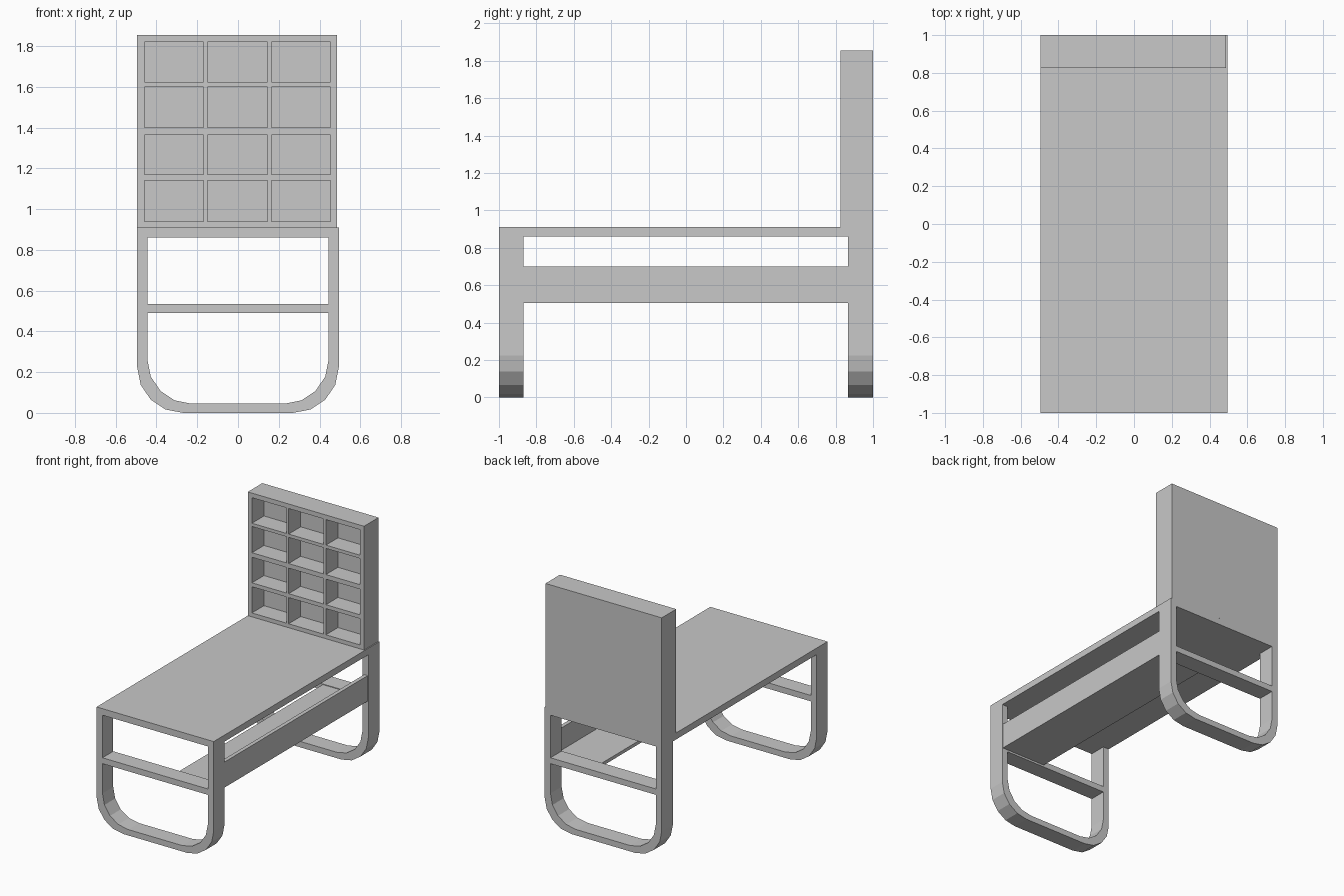
import bpy
import bmesh
from math import cos, sin, pi
from mathutils import Vector

default = bpy.data.objects.get("Cube")
if default:
    bpy.data.objects.remove(default, do_unlink=True)

grey = bpy.data.materials.new("plain grey")
grey.use_nodes = True
grey.diffuse_color = (0.58, 0.58, 0.58, 1)
grey.node_tree.nodes["Principled BSDF"].inputs["Base Color"].default_value = grey.diffuse_color


def finish(name, bm):
    """Turn a bmesh into a flat shaded object in the scene."""
    bmesh.ops.recalc_face_normals(bm, faces=bm.faces)
    mesh = bpy.data.meshes.new(name)
    bm.to_mesh(mesh)
    bm.free()
    mesh.materials.append(grey)
    obj = bpy.data.objects.new(name, mesh)
    bpy.context.scene.collection.objects.link(obj)
    return obj


def box(name, low, high):
    low, high = Vector(low), Vector(high)
    bm = bmesh.new()
    bmesh.ops.create_cube(bm, size=1)
    bmesh.ops.scale(bm, vec=high - low, verts=bm.verts)
    bmesh.ops.translate(bm, vec=(low + high) / 2, verts=bm.verts)
    return finish(name, bm)


def u_profile(half_width, bottom, radius, top):
    """Points of a U with faceted round corners, from one top end to the other."""
    half = [(half_width, top)]
    for i in range(5):
        a = i * pi / 8
        half.append((half_width - radius + radius * cos(a),
                     bottom + radius - radius * sin(a)))
    return half + [(-x, z) for x, z in reversed(half)]


def leg_frame(name, y_mid, thickness):
    bm = bmesh.new()
    rows = [[bm.verts.new((x, y_mid, z)) for x, z in u_profile(*spec)]
            for spec in ((0.495, 0, 0.225, 0.86), (0.445, 0.045, 0.217, 0.86))]
    outer, inner = rows
    for i in range(len(outer) - 1):
        bm.faces.new((outer[i], outer[i + 1], inner[i + 1], inner[i]))
    obj = finish(name, bm)
    mod = obj.modifiers.new("thickness", "SOLIDIFY")
    mod.thickness = thickness
    mod.offset = 0


# Table top and the two looped legs with their crossbars
box("table_top", (-0.495, -1, 0.86), (0.495, 1, 0.91))
for end, y0, y1 in (("front", -1, -0.87), ("back", 0.865, 1)):
    leg_frame(end + "_leg_frame", (y0 + y1) / 2, y1 - y0)
    box(end + "_crossbar", (-0.445, y0, 0.49), (0.445, y1, 0.535))

# Tray under the table: narrow shelf and side rail
box("under_shelf", (0.11, -0.87, 0.505), (0.46, 0.865, 0.53))
box("side_rail", (0.46, -0.87, 0.505), (0.49, 0.865, 0.70))

# Pigeonhole cabinet: a grid whose odd cells are pushed inwards
xs = (-0.495, -0.46, -0.17, -0.15, 0.145, 0.165, 0.453, 0.487)
zs = (0.91, 0.94, 1.14, 1.17, 1.365, 1.40, 1.60, 1.625, 1.82, 1.855)
bm = bmesh.new()
grid = [[bm.verts.new((x, 0.825, z)) for z in zs] for x in xs]
cells = []
for i in range(len(xs) - 1):
    for j in range(len(zs) - 1):
        face = bm.faces.new((grid[i][j], grid[i + 1][j],
                             grid[i + 1][j + 1], grid[i][j + 1]))
        if i % 2 and j % 2:
            cells.append(face)
rim = [e for e in bm.edges if e.is_boundary]
sides = bmesh.ops.extrude_edge_only(bm, edges=rim)["geom"]
bmesh.ops.translate(bm, vec=(0, 0.175, 0),
                    verts=[g for g in sides if isinstance(g, bmesh.types.BMVert)])
bmesh.ops.holes_fill(bm, edges=[e for e in bm.edges if e.is_boundary], sides=0)
pockets = bmesh.ops.extrude_discrete_faces(bm, faces=cells)["faces"]
for face in pockets:
    bmesh.ops.translate(bm, vec=(0, 0.145, 0), verts=face.verts)
finish("pigeonhole_cabinet", bm)
